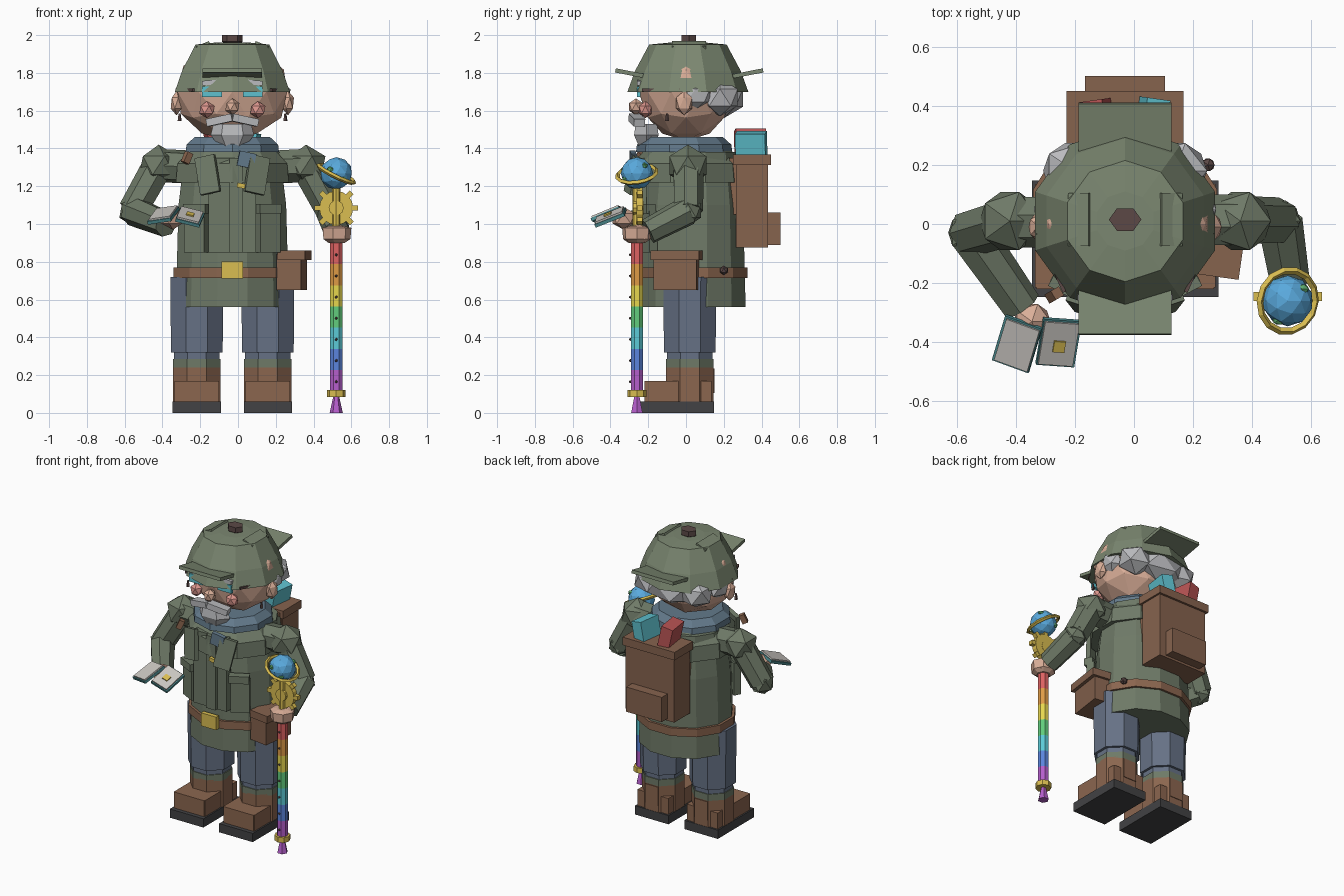
import bpy, math
from math import sin, cos, pi, radians
from mathutils import Vector

if "Cube" in bpy.data.objects:
    bpy.data.objects.remove(bpy.data.objects["Cube"])

CX = -0.03  # body centre line
COL = dict(coat='6E7967', hat='7A8670', jeans='667184', boot='8A6650', pack='85634F', sole='444446',
           skin='D9AD97', pink='DB958C', hair='B9BABD', scarf='63798A', gold='D9BC52', cyan='5FC0CE',
           teal='4F8C90', page='C9C5C0', dark='5C4A48', blue='5AA8DC', green='5CA86C', red='B85555',
           s0='B45FCB', s1='5B84DC', s2='5CCAD6', s3='62CC7C', s4='E6D650', s5='DE9A48', s6='DC6262')


def finish(ob, color):
    m = bpy.data.materials.get(color)
    if not m:
        m = bpy.data.materials.new(color)
        h = COL[color]
        m.diffuse_color = [(int(h[i:i + 2], 16) / 255) ** 2.2 for i in (0, 2, 4)] + [1]
        m.use_nodes = True
        m.node_tree.nodes["Principled BSDF"].inputs["Base Color"].default_value = m.diffuse_color
    ob.data.materials.append(m)
    return ob


def make(name, verts, faces, color, loc=(0, 0, 0), rot=(0, 0, 0)):
    me = bpy.data.meshes.new(name)
    me.from_pydata(verts, [], faces)
    ob = bpy.data.objects.new(name, me)
    bpy.context.collection.objects.link(ob)
    ob.location = loc
    ob.rotation_euler = [radians(a) for a in rot]
    return finish(ob, color)


def box(name, loc, size, color, rot=(0, 0, 0), taper=1):
    x, y, z = [s / 2 for s in size]
    v = [(sx * x * t, sy * y * t, sz * z) for sz, t in ((-1, 1), (1, taper))
         for sx, sy in ((-1, -1), (1, -1), (1, 1), (-1, 1))]
    f = [(3, 2, 1, 0), (4, 5, 6, 7)] + [(i, (i + 1) % 4, (i + 1) % 4 + 4, i + 4) for i in range(4)]
    return make(name, v, f, color, loc, rot)


def lathe(name, loc, rings, n, color, sy=1, phase=0.0, rot=(0, 0, 0)):
    v = [(r * cos(2 * pi * (i + phase) / n), sy * r * sin(2 * pi * (i + phase) / n), z)
         for z, r in rings for i in range(n)]
    f = [(k * n + i, k * n + (i + 1) % n, (k + 1) * n + (i + 1) % n, (k + 1) * n + i)
         for k in range(len(rings) - 1) for i in range(n)]
    f += [tuple(reversed(range(n))), tuple(range(len(v) - n, len(v)))]
    return make(name, v, f, color, loc, rot)


def ball(name, loc, scale, color, sub=1, rot=(0, 0, 0)):
    bpy.ops.mesh.primitive_ico_sphere_add(subdivisions=sub, radius=1, location=loc,
                                          rotation=[radians(a) for a in rot])
    ob = bpy.context.object
    ob.name, ob.scale = name, scale
    return finish(ob, color)


def limb(name, a, b, r1, r2, color, n=7):
    a, b = Vector(a), Vector(b)
    ob = lathe(name, a, [(0, r1), ((b - a).length, r2)], n, color)
    ob.rotation_euler = (b - a).to_track_quat('Z', 'Y').to_euler()


# legs and boots
for s, side in ((-1, 'right'), (1, 'left')):
    x = CX + s * 0.188
    lathe(side + '_trouser_leg', (x, 0.02, 0), [(0.32, 0.148), (0.72, 0.152)], 8, 'jeans', 1, 0.5)
    lathe(side + '_trouser_cuff', (x, 0.02, 0), [(0.25, 0.13), (0.34, 0.13)], 8, 'jeans', 1, 0.5)
    lathe(side + '_sock_cuff', (x, 0.02, 0), [(0.24, 0.136), (0.285, 0.136)], 8, 'coat', 1, 0.5)
    lathe(side + '_boot_shaft', (x, 0.02, 0), [(0.05, 0.136), (0.25, 0.136)], 8, 'boot', 1, 0.5)
    box(side + '_boot_foot', (x, -0.04, 0.11), (0.235, 0.35, 0.12), 'boot')
    box(side + '_boot_toe', (x, -0.17, 0.1), (0.225, 0.1, 0.14), 'boot')
    box(side + '_boot_heel_strap', (x, 0.1, 0.17), (0.1, 0.1, 0.13), 'boot')
    box(side + '_boot_sole', (x, -0.05, 0.03), (0.255, 0.395, 0.06), 'sole')

# coat, cape, scarf
lathe('coat', (CX, 0.04, 0), [(0.56, 0.31), (0.75, 0.305), (1.1, 0.295), (1.38, 0.26)], 12, 'coat', 0.92, 0.5)
lathe('belt', (CX, 0.04, 0), [(0.715, 0.322), (0.77, 0.322)], 12, 'boot', 0.92, 0.5)
box('buckle', (CX, -0.262, 0.757), (0.115, 0.03, 0.09), 'gold')
lathe('cape', (CX, 0.01, 0), [(1.22, 0.315), (1.32, 0.305), (1.39, 0.24)], 10, 'coat', 0.96, 0.5)
lathe('scarf', (CX, -0.01, 0), [(1.38, 0.26), (1.42, 0.255), (1.46, 0.21)], 10, 'scarf', 0.98, 0.5)
box('scarf_end', (0.045, -0.28, 1.34), (0.09, 0.03, 0.08), 'scarf', (0, 12, 5))
box('coat_front_panel', (CX, -0.235, 1.1), (0.25, 0.05, 0.5), 'coat')
box('coat_closure', (CX + 0.02, -0.27, 1.1), (0.07, 0.025, 0.5), 'coat')
for s in (-1, 1):
    box('pocket', (CX + s * 0.19, -0.2, 0.96), (0.12, 0.05, 0.22), 'coat', (0, 0, s * 28))
    box('pocket_flap', (CX + s * 0.19, -0.215, 1.08), (0.13, 0.055, 0.05), 'coat', (0, 0, s * 28))
    box('lapel', (CX + s * 0.13, -0.28, 1.26), (0.11, 0.03, 0.2), 'coat', (-8, s * 12, s * 18))
    box('back_strap', (CX + s * 0.15, 0.26, 1.2), (0.05, 0.06, 0.3), 'boot')
box('cape_clasp', (0.03, -0.3, 1.2), (0.07, 0.02, 0.025), 'gold', (0, 12, 0))
box('pipe_in_pocket', (-0.27, -0.24, 1.35), (0.035, 0.035, 0.06), 'boot', (0, 25, 30))
ball('belt_stud', (0.25, 0.2, 0.755), (0.025, 0.025, 0.025), 'dark')

# hip pouch
box('pouch', (0.285, -0.05, 0.745), (0.13, 0.23, 0.19), 'pack', (0, 0, -8))
box('pouch_flap', (0.3, -0.05, 0.835), (0.145, 0.26, 0.05), 'pack', (0, 0, -8))

# backpack with books
box('backpack', (CX, 0.35, 1.1), (0.37, 0.17, 0.45), 'pack')
box('backpack_lid', (CX, 0.35, 1.34), (0.395, 0.2, 0.055), 'pack')
box('backpack_pocket', (CX, 0.46, 0.975), (0.27, 0.08, 0.17), 'pack')
box('red_book', (-0.12, 0.34, 1.42), (0.08, 0.16, 0.16), 'red', (0, -12, 8))
box('blue_book', (0.06, 0.345, 1.42), (0.08, 0.16, 0.13), 'cyan', (0, 12, -8))

# head and face
ball('head', (CX, 0.0, 1.70), (0.305, 0.25, 0.26), 'skin', 2)
ball('nose', (CX, -0.265, 1.62), (0.042, 0.042, 0.045), 'skin')
for s in (-1, 1):
    ball('cheek', (CX + s * 0.135, -0.215, 1.605), (0.045, 0.04, 0.045), 'pink')
    box('lens', (CX + s * 0.108, -0.25, 1.70), (0.105, 0.02, 0.055), 'cyan')
    box('glasses_arm', (CX + s * 0.25, -0.13, 1.71), (0.012, 0.22, 0.015), 'dark', (0, 0, s * -24))
    box('eyebrow', (CX + s * 0.1, -0.245, 1.75), (0.12, 0.03, 0.025), 'hair', (0, s * 5, 0))
    box('moustache', (CX + s * 0.065, -0.26, 1.55), (0.14, 0.06, 0.04), 'hair', (0, s * 12, s * 12))
    ball('ear', (CX + s * 0.295, -0.01, 1.64), (0.035, 0.05, 0.065), 'skin')
    ball('side_hair', (CX + s * 0.25, 0.05, 1.68), (0.065, 0.09, 0.075), 'hair')
    ball('rear_side_hair', (CX + s * 0.17, 0.18, 1.67), (0.12, 0.11, 0.1), 'hair')
    lathe('earring', (CX + s * 0.28, -0.1, 1.545), [(0, 0.012), (0.04, 0.006)], 5, 'dark')
box('glasses_bridge', (CX, -0.25, 1.71), (0.12, 0.015, 0.012), 'dark')
ball('back_hair', (CX, 0.2, 1.67), (0.2, 0.12, 0.11), 'hair')
lathe('beard', (CX, -0.21, 0), [(1.385, 0.05), (1.47, 0.115), (1.53, 0.1)], 6, 'hair', 0.65)

# hat with peaks and folded ear flaps
lathe('hat_crown', (CX, 0.01, 0), [(1.70, 0.32), (1.81, 0.28), (1.95, 0.205), (1.96, 0.1)], 10, 'hat', 1, 0.5)
box('hat_front_peak', (CX, -0.28, 1.795), (0.315, 0.19, 0.022), 'hat', (-11, 0, 0))
box('hat_back_peak', (CX, 0.315, 1.795), (0.315, 0.19, 0.022), 'hat', (11, 0, 0))
for s in (-1, 1):
    box('hat_ear_flap', (CX + s * 0.155, 0.015, 1.945), (0.075, 0.18, 0.02), 'hat', (0, s * 22, 0))
lathe('hat_knot', (CX, 0.015, 0), [(1.95, 0.03), (1.965, 0.055), (2.0, 0.055)], 6, 'dark', 0.8)

# arms and hands
arms = {'right': ((-0.42, 0.01, 1.31), (-0.555, -0.03, 1.07), (-0.38, -0.28, 1.0), (-0.345, -0.33, 1.03)),
        'left': ((0.36, 0.01, 1.31), (0.49, 0.01, 1.07), (0.525, -0.2, 0.96), (0.525, -0.255, 0.945))}
for side, (sh, el, wr, ha) in arms.items():
    s = -1 if side == 'right' else 1
    limb(side + '_shoulder_bridge', (CX + s * 0.2, 0.01, 1.3), sh, 0.09, 0.09, 'coat')
    ball(side + '_shoulder', sh, (0.115, 0.115, 0.11), 'coat')
    limb(side + '_upper_arm', sh, el, 0.085, 0.08, 'coat')
    ball(side + '_elbow', el, (0.082, 0.082, 0.082), 'coat')
    limb(side + '_forearm', el, wr, 0.08, 0.07, 'coat')
    ball(side + '_hand', ha, (0.07, 0.07, 0.06), 'skin')

# open field book
for side, loc, rot in (('left', (-0.395, -0.405, 1.045), (22, -8, -20)), ('right', (-0.255, -0.4, 1.035), (22, 14, -4))):
    box(side + '_book_cover', loc, (0.132, 0.168, 0.018), 'teal', rot)
    box(side + '_book_page', (loc[0], loc[1] - 0.004, loc[2] + 0.01), (0.12, 0.155, 0.016), 'page', rot)
box('page_seal', (-0.253, -0.415, 1.052), (0.04, 0.04, 0.008), 'gold', (22, 14, -4))

# striped staff
SX, SY = 0.52, -0.26
lathe('staff_tip', (SX, SY, 0), [(0, 0.035), (0.09, 0.015)], 6, 's0')
for i in range(7):
    z = 0.115 + i * 0.112
    lathe('staff_band', (SX, SY, z), [(0, 0.035), (0.112, 0.035)], 8, 's%d' % i, 1, 0.5)
    ball('staff_peg', (SX, SY - 0.034, z + 0.05), (0.008, 0.008, 0.008), 'dark')
lathe('staff_foot_ring', (SX, SY, 0), [(0.085, 0.05), (0.12, 0.05)], 8, 'gold')
lathe('staff_grip', (SX, SY, 0), [(0.9, 0.045), (0.92, 0.075), (0.98, 0.08), (0.99, 0.04)], 7, 'skin')
lathe('staff_neck', (SX, SY, 0), [(0.9, 0.022), (1.2, 0.022)], 8, 'gold')

# gear
lathe('gear', (SX, SY + 0.015, 1.085), [(-0.018, 0.09), (0.018, 0.09)], 16, 'gold', rot=(90, 0, 0))
lathe('gear_hub', (SX, SY + 0.01, 1.085), [(-0.025, 0.04), (0.03, 0.04)], 10, 'gold', rot=(90, 0, 0))
for i in range(8):
    a = i * pi / 4
    box('gear_tooth', (SX + 0.098 * cos(a), SY + 0.015, 1.085 + 0.098 * sin(a)), (0.035, 0.03, 0.028), 'gold',
        (0, -math.degrees(a), 0))

# globe with tilted ring
ball('globe', (SX, SY, 1.268), (0.086, 0.086, 0.086), 'blue', 2)
for dx, dy, dz in ((-0.03, -0.065, 0.02), (0.05, 0.04, 0.04), (-0.04, 0.06, -0.02), (0.03, -0.06, -0.03)):
    ball('globe_land', (SX + dx, SY + dy, 1.268 + dz), (0.024, 0.018, 0.018), 'green')
bpy.ops.mesh.primitive_torus_add(location=(SX, SY, 1.265), rotation=(radians(8), radians(26), 0), major_segments=14,
                                 minor_segments=4, major_radius=0.105, minor_radius=0.012)
bpy.context.object.name = 'globe_ring'
finish(bpy.context.object, 'gold')
